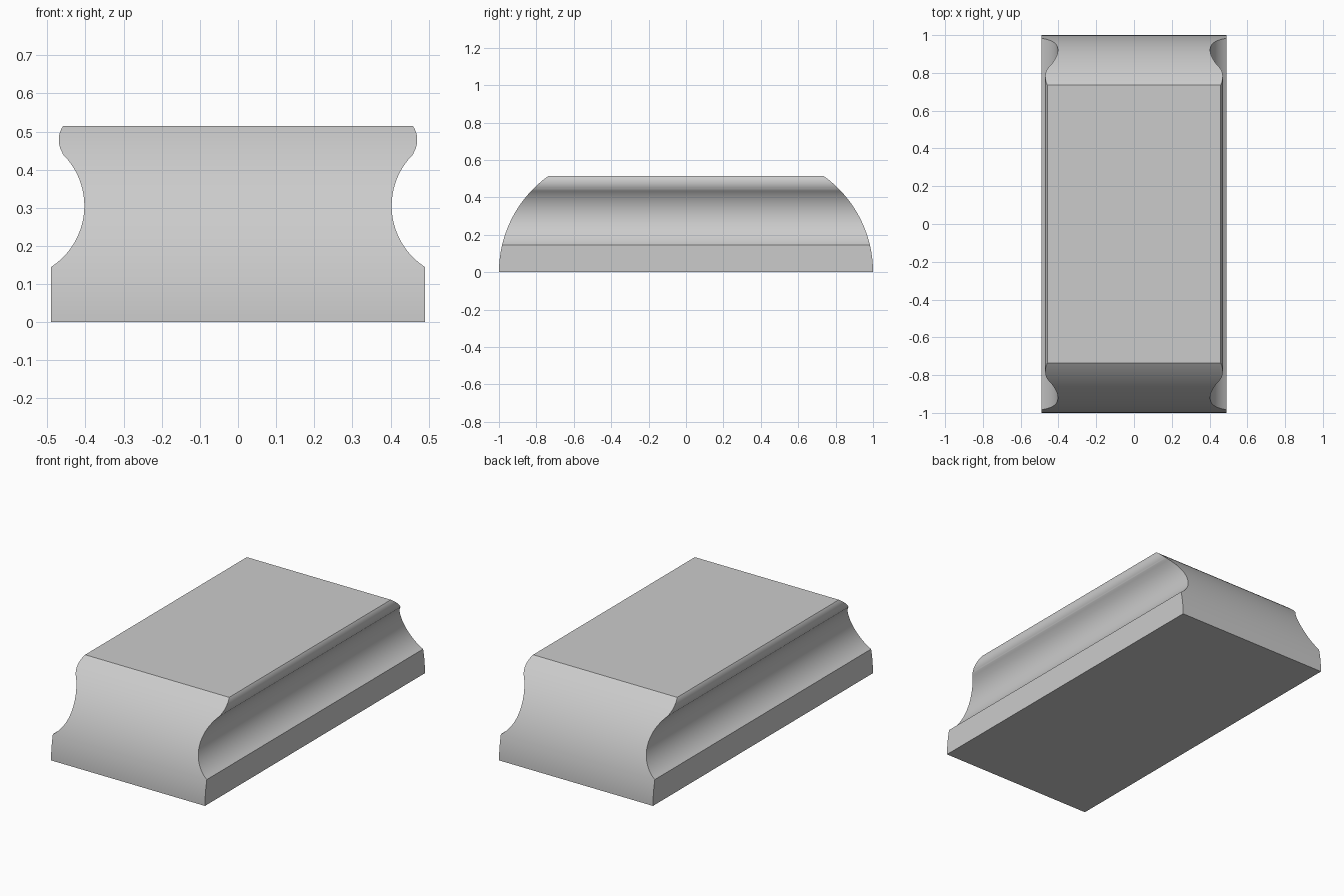
import bpy
import bmesh
from math import sqrt, radians

cube = bpy.data.objects.get("Cube")
if cube:
    bpy.data.objects.remove(cube, do_unlink=True)

HEIGHT, LEDGE, NECK = 0.515, 0.145, 0.44
END_R = 0.633                    # radius of the rounded ends


def half_length(z):
    return 1 - END_R + sqrt(END_R ** 2 - z ** 2)


def half_width(z):
    if z <= LEDGE:               # straight foot
        return 0.49
    if z <= NECK:                # hollow finger groove
        r = 0.1906
        return 0.403 + r - sqrt(r ** 2 - (z - 0.305) ** 2)
    r = 0.065                    # rounded bead along the top
    return 0.47 - r + sqrt(r ** 2 - (z - 0.478) ** 2)


def steps(a, b, n):
    return [a + (b - a) * i / n for i in range(n)]


# Stack of rectangles following both the end curve and the side moulding
levels = steps(0, LEDGE, 8) + steps(LEDGE, NECK, 32) + steps(NECK, HEIGHT, 16) + [HEIGHT]
bm = bmesh.new()
rings = []
for z in levels:
    w, l = half_width(z), half_length(z)
    rings.append([bm.verts.new((sx * w, sy * l, z))
                  for sx, sy in ((-1, -1), (1, -1), (1, 1), (-1, 1))])
for low, high in zip(rings, rings[1:]):
    for i in range(4):
        j = (i + 1) % 4
        bm.faces.new((low[i], low[j], high[j], high[i]))
bm.faces.new(rings[0][::-1])
bm.faces.new(rings[-1])

mesh = bpy.data.meshes.new("grooved_block")
bm.to_mesh(mesh)
bm.free()
block = bpy.data.objects.new("grooved_block", mesh)
bpy.context.collection.objects.link(block)

# Plain grey finish
grey = bpy.data.materials.new("light_grey")
grey.use_nodes = True
colour = (0.6, 0.6, 0.6, 1)
grey.diffuse_color = colour
grey.node_tree.nodes["Principled BSDF"].inputs["Base Color"].default_value = colour
mesh.materials.append(grey)

bpy.ops.object.select_all(action='DESELECT')
block.select_set(True)
bpy.context.view_layer.objects.active = block
bpy.ops.object.shade_smooth_by_angle(angle=radians(30))
